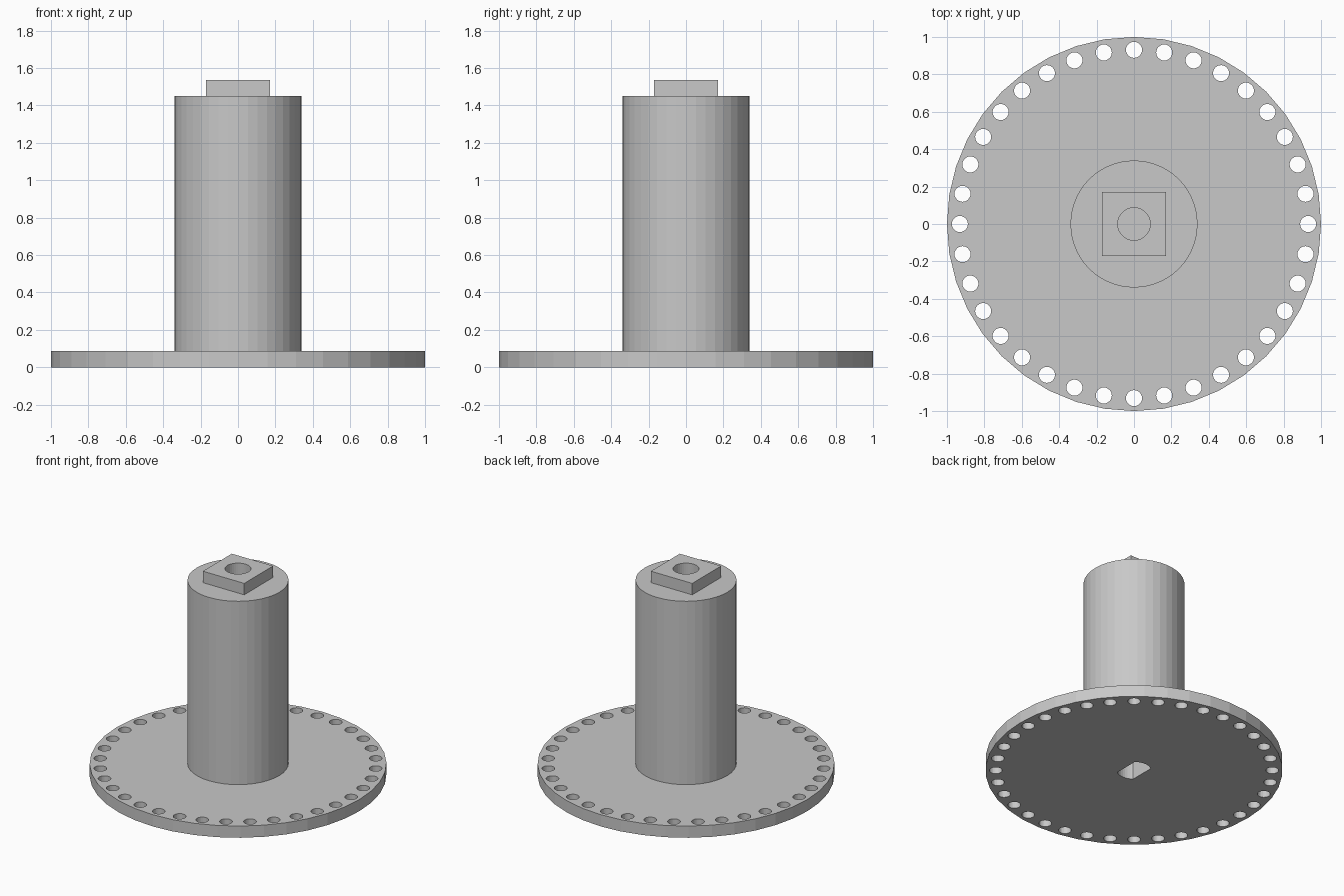
import bpy, bmesh
from math import cos, sin, tau, asin, pi
from mathutils import Matrix

cube = bpy.data.objects.get("Cube")
if cube:
    bpy.data.objects.remove(cube, do_unlink=True)

SIDES = 40
PLATE_TOP, BARREL_TOP, TOP = 0.087, 1.45, 1.535

grey = bpy.data.materials.new("plain grey")
grey.use_nodes = True
colour = (0.58, 0.58, 0.58, 1)
grey.diffuse_color = colour
grey.node_tree.nodes["Principled BSDF"].inputs["Base Color"].default_value = colour


def circle(radius, x=0, y=0, sides=SIDES):
    return [(x + radius * cos(tau * i / sides), y + radius * sin(tau * i / sides))
            for i in range(sides)]


def prisms(name, outlines, z0, z1):
    """One object holding an upright prism for each outline."""
    bm = bmesh.new()
    for outline in outlines:
        low = [bm.verts.new((x, y, z0)) for x, y in outline]
        high = [bm.verts.new((x, y, z1)) for x, y in outline]
        bm.faces.new(low[::-1])
        bm.faces.new(high)
        for i in range(len(low)):
            j = (i + 1) % len(low)
            bm.faces.new((low[i], low[j], high[j], high[i]))
    mesh = bpy.data.meshes.new(name)
    bm.to_mesh(mesh)
    bm.free()
    mesh.materials.append(grey)
    obj = bpy.data.objects.new(name, mesh)
    bpy.context.collection.objects.link(obj)
    return obj


def cut(obj, cutter):
    mod = obj.modifiers.new(cutter.name, 'BOOLEAN')
    mod.operation = 'DIFFERENCE'
    mod.solver = 'EXACT'
    mod.object = cutter
    bpy.context.view_layer.objects.active = obj
    bpy.ops.object.modifier_apply(modifier=mod.name)


# Main parts
plate = prisms("base_plate", [circle(1)], 0, PLATE_TOP)
barrel = prisms("barrel", [circle(0.34)], PLATE_TOP, BARREL_TOP)
h = 0.17
key = prisms("square_key", [[(-h, -h), (h, -h), (h, h), (-h, h)]], BARREL_TOP, TOP)

# Ring of 36 rim holes
rim = [circle(0.043, 0.931 * cos(tau * i / 36), 0.931 * sin(tau * i / 36), 24)
       for i in range(36)]
rim_holes = prisms("rim_hole_cutter", rim, -0.1, 0.2)

# Shaft bore: a circle with two flats, long along y
bore_r, flat = 0.116, 0.07
spread = asin(flat / bore_r)
bore = []
for middle in (pi / 2, -pi / 2):
    for i in range(9):
        a = middle + spread * (i / 4 - 1)
        bore.append((bore_r * cos(a), bore_r * sin(a)))
shaft_bore = prisms("shaft_bore_cutter", [bore], -0.1, 0.4)

# Blind round hole in the top
top_hole = prisms("top_hole_cutter", [circle(0.087)], 1.1, 1.7)

cut(plate, rim_holes)
cut(plate, shaft_bore)
cut(barrel, shaft_bore)
cut(barrel, top_hole)
cut(key, top_hole)

for cutter in (rim_holes, shaft_bore, top_hole):
    bpy.data.objects.remove(cutter, do_unlink=True)
